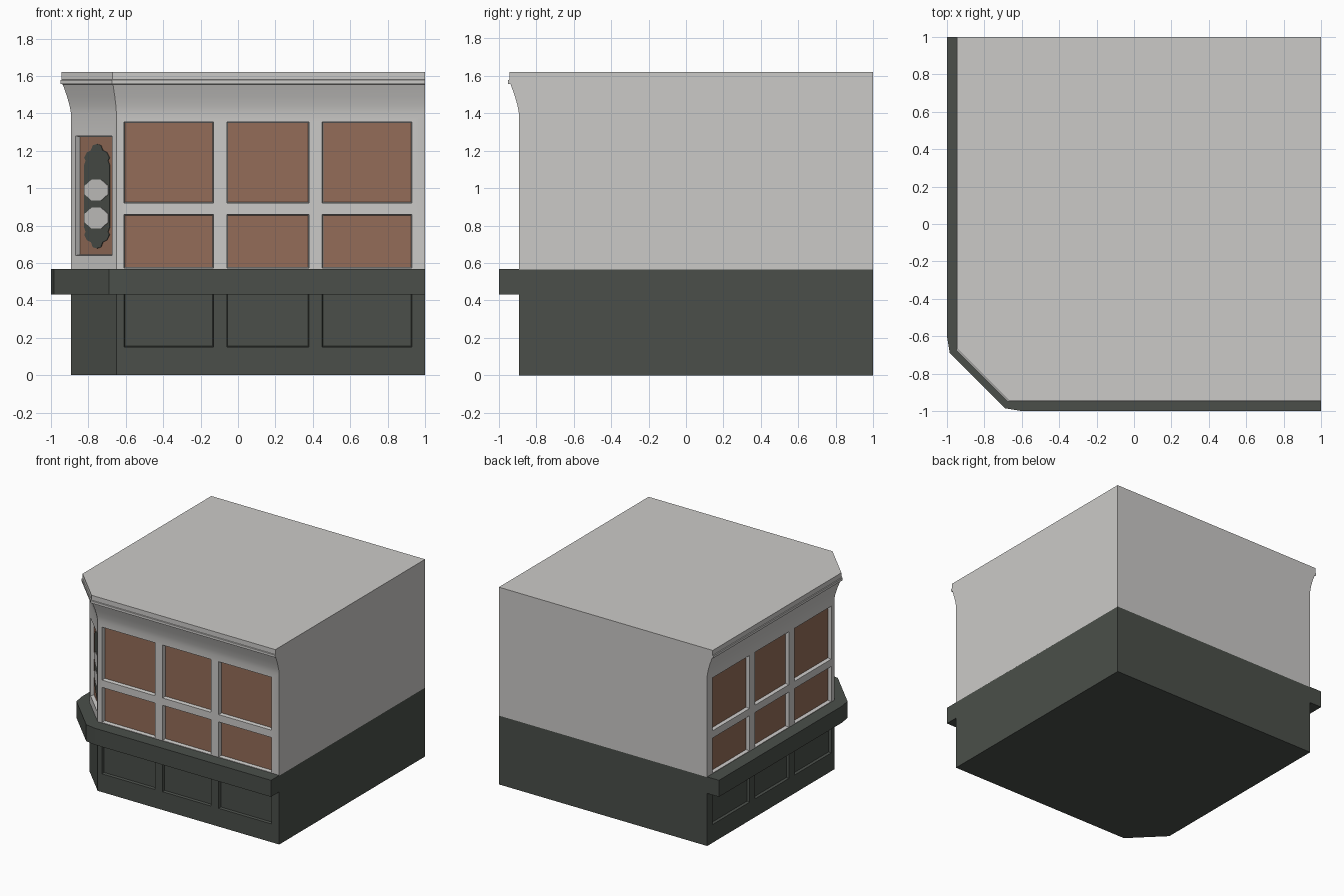
import bpy, bmesh, math
from mathutils import Vector

cube = bpy.data.objects.get("Cube")
if cube:
    bpy.data.objects.remove(cube, do_unlink=True)

WALL = 0.893      # distance of the front and left walls from the centre
CORNER = 0.65     # where the cut corner begins
DEPTH = 0.03      # depth of window recesses


def material(name, rgb):
    mat = bpy.data.materials.new(name)
    mat.use_nodes = True
    colour = (*rgb, 1)
    mat.diffuse_color = colour
    mat.node_tree.nodes["Principled BSDF"].inputs["Base Color"].default_value = colour
    return mat


plaster = material("pale_plaster", (0.6, 0.59, 0.575))
dark = material("dark_green_paint", (0.069, 0.078, 0.068))
brown = material("brown_glass", (0.295, 0.152, 0.098))


def loft(bm, rings):
    """Closed skin through equal-length rings of points, capped at both ends."""
    rows = [[bm.verts.new(p) for p in ring] for ring in rings]
    n = len(rows[0])
    for a, b in zip(rows, rows[1:]):
        for i in range(n):
            j = (i + 1) % n
            bm.faces.new((a[i], a[j], b[j], b[i]))
    bm.faces.new(rows[0])
    bm.faces.new(rows[-1])


def finish(bm, name, mat=None):
    bmesh.ops.recalc_face_normals(bm, faces=bm.faces)
    mesh = bpy.data.meshes.new(name)
    bm.to_mesh(mesh)
    bm.free()
    obj = bpy.data.objects.new(name, mesh)
    bpy.context.collection.objects.link(obj)
    if mat:
        mesh.materials.append(mat)
    return obj


def outline(d, z):
    """Plan of the building with its three street walls pushed out by d."""
    w = WALL + d
    c = CORNER + d * math.tan(math.pi / 8)
    return [(-w, 1, z), (-w, -c, z), (-c, -w, z), (1, -w, z), (1, 1, z)]


# Wall frames: origin, direction along the wall, outward direction
mid = -(WALL + CORNER) / 2
FRONT = (Vector((0, -WALL, 0)), Vector((1, 0, 0)), Vector((0, -1, 0)))
SIDE = (Vector((-WALL, 0, 0)), Vector((0, 1, 0)), Vector((-1, 0, 0)))
CUT = (Vector((mid, mid, 0)), Vector((1, -1, 0)).normalized(), Vector((-1, -1, 0)).normalized())


def on_wall(frame, pts, out):
    origin, along, normal = frame
    return [origin + along * u + normal * out + Vector((0, 0, z)) for u, z in pts]


def rect(u0, u1, z0, z1, inset=0.0):
    return [(u0 + inset, z0 + inset), (u1 - inset, z0 + inset),
            (u1 - inset, z1 - inset), (u0 + inset, z1 - inset)]


def recess(bm, frame, box, depth):
    loft(bm, [on_wall(frame, rect(*box), 0.02), on_wall(frame, rect(*box), 0),
              on_wall(frame, rect(*box, inset=0.005), -depth)])


def plate(name, frame, pts, out0, out1, mat):
    bm = bmesh.new()
    loft(bm, [on_wall(frame, pts, out0), on_wall(frame, pts, out1)])
    return finish(bm, name, mat)


def carve(obj, bm):
    cutter = finish(bm, obj.name + "_cutter")
    cutter.hide_render = True
    mod = obj.modifiers.new("recesses", "BOOLEAN")
    mod.operation = "DIFFERENCE"
    mod.solver = "EXACT"
    mod.object = cutter
    bpy.ops.object.select_all(action="DESELECT")
    bpy.context.view_layer.objects.active = obj
    obj.select_set(True)
    bpy.ops.object.modifier_apply(modifier=mod.name)
    bpy.data.objects.remove(cutter, do_unlink=True)


BAYS = [(-0.61, -0.13), (-0.06, 0.38), (0.45, 0.93)]
ROWS = [(0.572, 0.86), (0.92, 1.355)]
SIGN = (-0.138, 0.138, 0.64, 1.28)

# Upper walls with a coved cornice
bm = bmesh.new()
profile = [(0, 0.565), (0, 1.40), (0.007, 1.44), (0.021, 1.49), (0.044, 1.555),
           (0.057, 1.558), (0.057, 1.578), (0.05, 1.58), (0.05, 1.62)]
loft(bm, [outline(d, z) for d, z in profile])
upper = finish(bm, "upper_walls", plaster)

# Window recesses and the sign niche in the cut corner
bm = bmesh.new()
for frame in (FRONT, SIDE):
    for bay in BAYS:
        for row in ROWS:
            recess(bm, frame, (*bay, *row), DEPTH)
recess(bm, CUT, SIGN, DEPTH)
carve(upper, bm)
bpy.ops.object.shade_smooth_by_angle(angle=math.radians(25))

# Base with recessed panels
bm = bmesh.new()
loft(bm, [outline(0, 0), outline(0, 0.432)])
base = finish(bm, "base", dark)
bm = bmesh.new()
for frame in (FRONT, SIDE):
    for bay in BAYS:
        recess(bm, frame, (*bay, 0.15, 0.45), 0.02)
carve(base, bm)

# Projecting ledge
bm = bmesh.new()
plan = [(-1, 1), (-1, -0.6), (-0.985, -0.69), (-0.69, -0.985), (-0.6, -1), (1, -1), (1, 1)]
loft(bm, [[(x, y, z) for x, y in plan] for z in (0.432, 0.568)])
finish(bm, "ledge", dark)

# Window panes
for side, frame in (("front", FRONT), ("side", SIDE)):
    for i, bay in enumerate(BAYS):
        for level, row in zip(("lower", "upper"), ROWS):
            plate(f"{side}_{level}_pane_{i + 1}", frame, rect(*bay, *row, inset=0.006),
                  -DEPTH - 0.002, -DEPTH + 0.003, brown)

# Corner sign: brown backing, scalloped board and two pale octagons
plate("sign_backing", CUT, rect(*SIGN, inset=0.006), -DEPTH - 0.002, -DEPTH + 0.003, brown)

half = [(0.03, 0.272), (0.045, 0.245), (0.075, 0.235), (0.095, 0.205),
        (0.085, 0.19), (0.097, 0.165)]
right = half + [(u, -h) for u, h in reversed(half)]
board = [(0, 0.279)] + right + [(0, -0.279)] + [(-u, h) for u, h in reversed(right)]
plate("sign_board", CUT, [(u, 0.957 + h) for u, h in board], -0.028, -0.023, dark)

for name, z in (("upper_octagon", 0.99), ("lower_octagon", 0.84)):
    ring = [math.radians(22.5 + 45 * k) for k in range(8)]
    pts = [(0.095 * math.cos(a), z + 0.06 * math.sin(a)) for a in ring]
    plate(name, CUT, pts, -0.024, -0.019, plaster)
